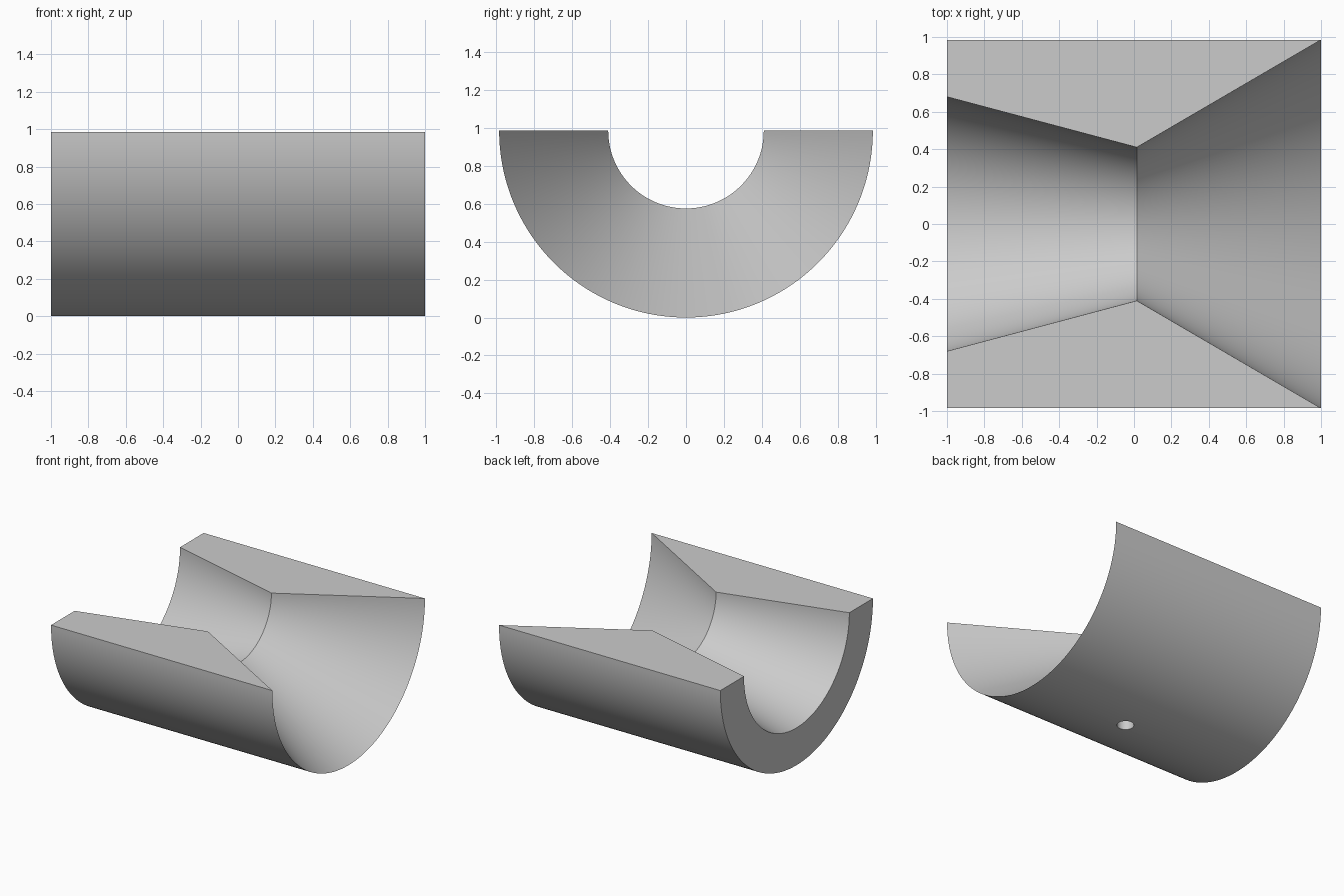
import bpy, bmesh, math
from mathutils import Vector

cube = bpy.data.objects.get("Cube")
if cube:
    bpy.data.objects.remove(cube, do_unlink=True)

R = 0.985            # outer radius, also the height of the flat top
THROAT = 0.41        # inner radius at the narrowest point
SEGMENTS = 96

grey = bpy.data.materials.new("light_grey")
grey.use_nodes = True
grey.diffuse_color = (0.6, 0.6, 0.6, 1)
grey.node_tree.nodes["Principled BSDF"].inputs["Base Color"].default_value = (0.6, 0.6, 0.6, 1)


def add_object(name, bm):
    bmesh.ops.recalc_face_normals(bm, faces=bm.faces)
    mesh = bpy.data.meshes.new(name)
    bm.to_mesh(mesh)
    bm.free()
    mesh.materials.append(grey)
    obj = bpy.data.objects.new(name, mesh)
    bpy.context.collection.objects.link(obj)
    return obj


# Half shell: wall section (x, radius) swept half a turn around the long axis
section = [(-1, R), (1, R), (0.015, THROAT), (-1, 0.68)]
bm = bmesh.new()
verts = [bm.verts.new((x, r, R)) for x, r in section]
start = bm.faces.new(verts)
edges = list(start.edges)
swept = bmesh.ops.spin(bm, geom=verts + edges, cent=(0, 0, R), axis=(1, 0, 0),
                       angle=-math.pi, steps=SEGMENTS, use_duplicate=False)
end_edges = [g for g in swept["geom_last"] if isinstance(g, bmesh.types.BMEdge)]
if not any(all(v.co.y < 0 and abs(v.co.z - R) < 1e-4 for v in f.verts) for f in bm.faces):
    bmesh.ops.contextual_create(bm, geom=end_edges)
shell = add_object("half_shell", bm)

# Blind mounting hole drilled into the underside
bm = bmesh.new()
bmesh.ops.create_cone(bm, cap_ends=True, segments=48, radius1=0.064, radius2=0.064, depth=0.5)
bmesh.ops.translate(bm, verts=bm.verts, vec=Vector((0.085, 0, -0.05)))
drill = add_object("mounting_hole_cutter", bm)
drill.hide_render = True

cut = shell.modifiers.new("mounting_hole", "BOOLEAN")
cut.operation = "DIFFERENCE"
cut.solver = "EXACT"
cut.object = drill

bpy.ops.object.select_all(action="DESELECT")
shell.select_set(True)
bpy.context.view_layer.objects.active = shell
bpy.ops.object.modifier_apply(modifier=cut.name)
bpy.data.objects.remove(drill, do_unlink=True)
bpy.ops.object.shade_smooth_by_angle(angle=math.radians(25))
